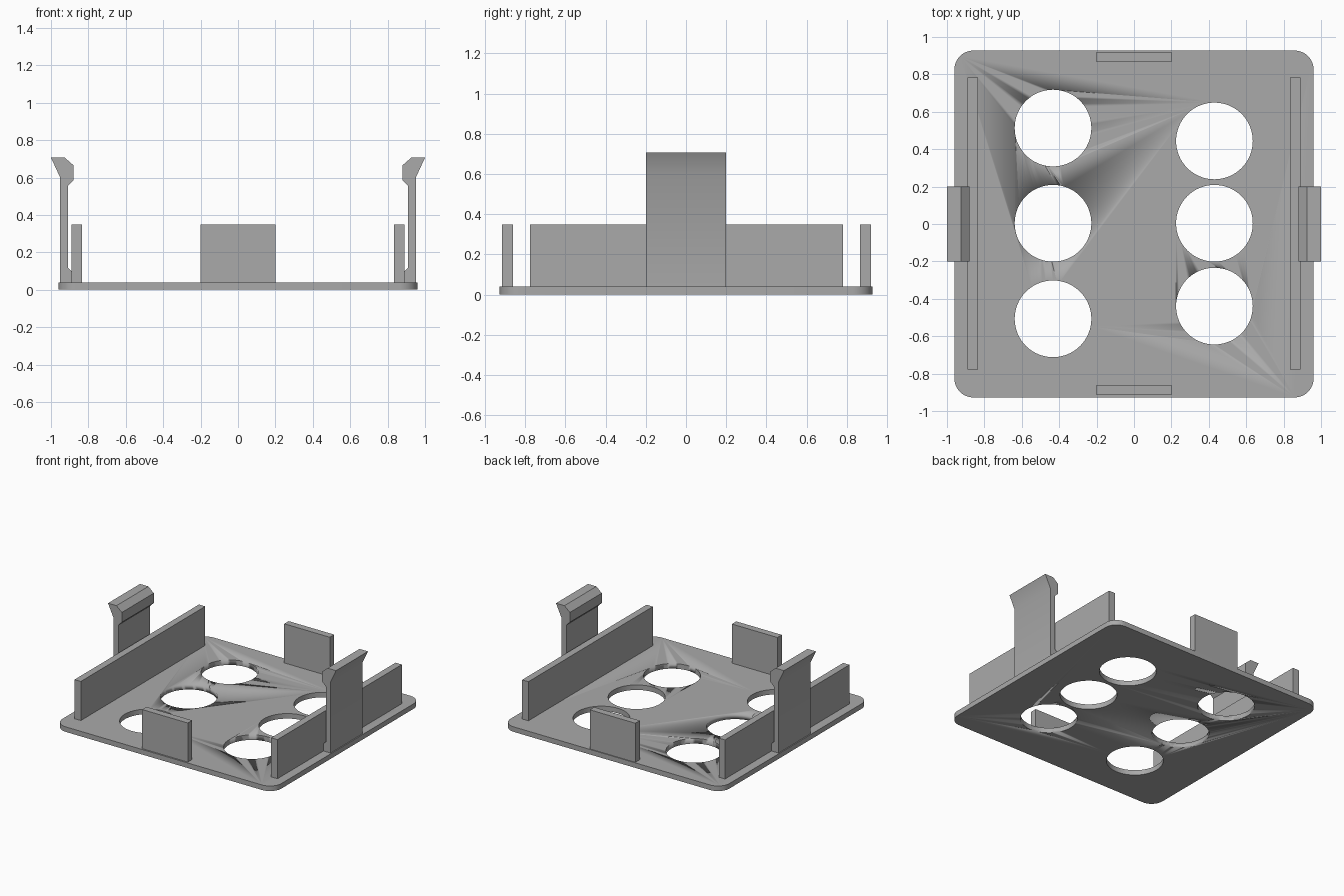
import bpy
import bmesh
from math import cos, sin, pi, radians

cube = bpy.data.objects.get("Cube")
if cube:
    bpy.data.objects.remove(cube, do_unlink=True)

grey = bpy.data.materials.new("plain_grey")
grey.use_nodes = True
COLOUR = (0.4, 0.4, 0.4, 1)
grey.diffuse_color = COLOUR
grey.node_tree.nodes["Principled BSDF"].inputs["Base Color"].default_value = COLOUR

BASE_TOP = 0.04
WALL_TOP = 0.35


def finish(name, bm):
    """Turn a bmesh into a shaded, coloured object."""
    bmesh.ops.recalc_face_normals(bm, faces=bm.faces)
    mesh = bpy.data.meshes.new(name)
    bm.to_mesh(mesh)
    bm.free()
    mesh.materials.append(grey)
    obj = bpy.data.objects.new(name, mesh)
    bpy.context.collection.objects.link(obj)
    bpy.ops.object.select_all(action="DESELECT")
    obj.select_set(True)
    bpy.context.view_layer.objects.active = obj
    bpy.ops.object.shade_smooth_by_angle(angle=radians(32))
    return obj


def prism(name, points, offset):
    """Extrude a closed outline along an offset."""
    bm = bmesh.new()
    face = bm.faces.new([bm.verts.new(p) for p in points])
    result = bmesh.ops.extrude_face_region(bm, geom=[face], use_keep_orig=True)
    verts = [g for g in result["geom"] if isinstance(g, bmesh.types.BMVert)]
    bmesh.ops.translate(bm, verts=verts, vec=offset)
    return finish(name, bm)


def box(name, x0, x1, y0, y1, z0, z1):
    outline = [(x0, y0, z0), (x1, y0, z0), (x1, y1, z0), (x0, y1, z0)]
    return prism(name, outline, (0, 0, z1 - z0))


def arc(cx, cy, radius, start, sweep, steps):
    return [(cx + radius * cos(start + sweep * i / steps),
             cy + radius * sin(start + sweep * i / steps), 0)
            for i in range(steps + 1)]


# Base plate with rounded corners
HALF_X, HALF_Y, CORNER = 0.96, 0.927, 0.1
outline = []
for i, (sx, sy) in enumerate([(1, 1), (-1, 1), (-1, -1), (1, -1)]):
    outline += arc(sx * (HALF_X - CORNER), sy * (HALF_Y - CORNER),
                   CORNER, i * pi / 2, pi / 2, 12)
base = prism("base_plate", outline, (0, 0, BASE_TOP))

# Six round holes, spaced differently on each side
HOLE_RADIUS = 0.205
for x, rows in ((-0.433, (-0.507, 0.004, 0.513)), (0.43, (-0.439, 0.004, 0.444))):
    for y in rows:
        ring = arc(x, y, HOLE_RADIUS, 0, 2 * pi, 64)[:-1]
        cutter = prism("hole_cutter", [(a, b, -0.1) for a, b, c in ring], (0, 0, 0.3))
        cutter.hide_render = True
        cut = base.modifiers.new("hole", "BOOLEAN")
        cut.operation = "DIFFERENCE"
        cut.solver = "EXACT"
        cut.object = cutter
        cutter.hide_set(True)

# Apply the cuts and remove the cutters
bpy.context.view_layer.update()
evaluated = base.evaluated_get(bpy.context.evaluated_depsgraph_get())
cut_mesh = bpy.data.meshes.new_from_object(evaluated)
base.modifiers.clear()
base.data = cut_mesh
for obj in [o for o in bpy.data.objects if o.name.startswith("hole_cutter")]:
    bpy.data.objects.remove(obj, do_unlink=True)

# Front and back tabs
box("front_tab", -0.2, 0.2, -0.915, -0.86, BASE_TOP, WALL_TOP)
box("back_tab", -0.2, 0.2, 0.865, 0.92, BASE_TOP, WALL_TOP)

# Side walls and snap clips
CLIP = [(0.952, BASE_TOP), (0.952, 0.603), (1.0, 0.706), (0.926, 0.706),
        (0.879, 0.665), (0.879, 0.587), (0.91, 0.556), (0.91, 0.118),
        (0.888, 0.096), (0.888, BASE_TOP)]
for side, s in (("left", 1), ("right", -1)):
    x0, x1 = sorted((s * 0.835, s * 0.89))
    box(side + "_wall", x0, x1, -0.777, 0.782, BASE_TOP, WALL_TOP)
    prism(side + "_clip", [(s * x, -0.2, z) for x, z in CLIP], (0, 0.4, 0))
